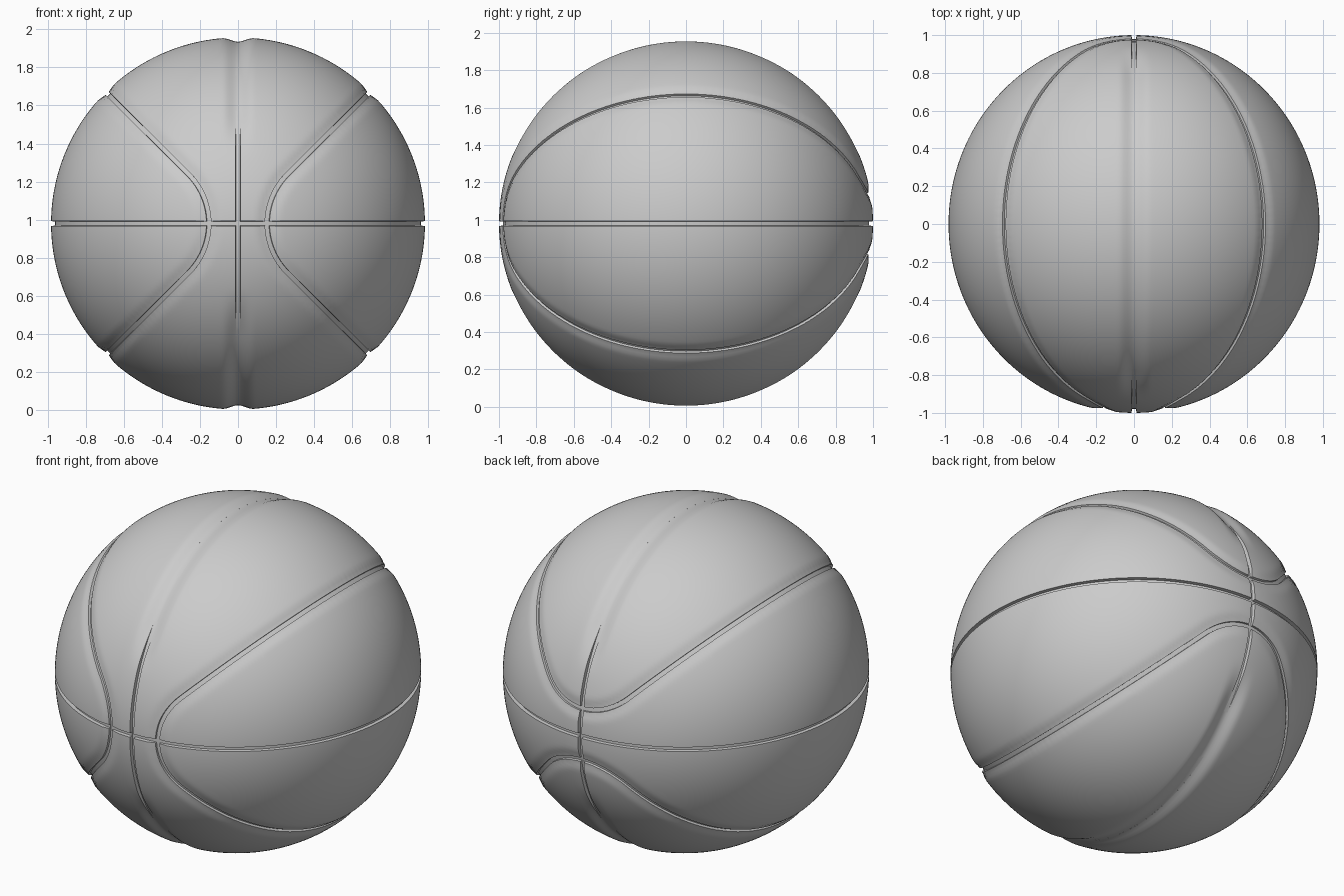
import bpy, bmesh, math
from mathutils import Vector
from mathutils.kdtree import KDTree

if "Cube" in bpy.data.objects:
    bpy.data.objects.remove(bpy.data.objects["Cube"])

RADII = Vector((0.982, 1.0, 0.977))   # slightly long ball, front to back
CENTRE = Vector((0, 0, 0.98))
HALF_W = 0.014                        # half width of a seam channel


def place(d, r=1.0):
    return Vector(d[i] * RADII[i] * r for i in range(3)) + CENTRE


def smooth(a, b, v):
    t = min(max((v - a) / (b - a), 0), 1)
    return t * t * (3 - 2 * t)


# Curved seam: one quarter is an arc at the front, a straight diagonal, an arc at the back
def quarter_seam():
    d, r = 0.54, 0.54 / math.sqrt(2)
    arc = []
    for i in range(12):
        a = math.radians(45) * i / 12
        x, z = d - r * math.cos(a), r * math.sin(a)
        arc.append(Vector((x, -math.sqrt(1 - x * x - z * z), z)))
    lim = math.acos(d / 2 * math.sqrt(2))
    mid = []
    for i in range(61):
        a = lim * (i / 30 - 1)
        h = math.cos(a) / math.sqrt(2)
        mid.append(Vector((h, math.sin(a), h)))
    back = [Vector((p.z, -p.y, p.x)) for p in reversed(arc)]
    return arc + mid + back


def curved_seam():
    q, loop = quarter_seam(), []
    for sx, sz, rev in ((1, 1, 0), (-1, 1, 1), (-1, -1, 0), (1, -1, 1)):
        pts = [Vector((p.x * sx, p.y, p.z * sz)) for p in q]
        if rev:
            pts.reverse()
        loop += pts[:-1]
    return loop


def circle(axis_a, axis_b, n=256):
    return [axis_a * math.cos(math.tau * (i + 0.5) / n) + axis_b * math.sin(math.tau * (i + 0.5) / n)
            for i in range(n)]


# Closed rectangular sweep used to cut a channel along a seam
def seam_cutter(name, dirs, floor):
    bm = bmesh.new()
    n, rings = len(dirs), []
    for i, d in enumerate(dirs):
        side = d.cross(dirs[(i + 1) % n] - dirs[i - 1]).normalized() * HALF_W
        rings.append([bm.verts.new(place(d, r) + side * s)
                      for r, s in ((floor, -0.8), (1.05, -1.1), (1.05, 1.1), (floor, 0.8))])
    for i in range(n):
        a, b = rings[i], rings[(i + 1) % n]
        for k in range(4):
            bm.faces.new((a[k], a[(k + 1) % 4], b[(k + 1) % 4], b[k]))
    bmesh.ops.recalc_face_normals(bm, faces=bm.faces)
    return to_object(name, bm)


def to_object(name, bm):
    me = bpy.data.meshes.new(name)
    bm.to_mesh(me)
    bm.free()
    ob = bpy.data.objects.new(name, me)
    bpy.context.collection.objects.link(ob)
    return ob


X, Y, Z = Vector((1, 0, 0)), Vector((0, 1, 0)), Vector((0, 0, 1))
curve = curved_seam()
tree = KDTree(len(curve))
for i, p in enumerate(curve):
    tree.insert(p, i)
tree.balance()

# Ball: rounded cube grid with soft valleys beside the seams
bm = bmesh.new()
bmesh.ops.create_cube(bm, size=2)
bmesh.ops.subdivide_edges(bm, edges=bm.edges[:], cuts=79, use_grid_fill=True)
for v in bm.verts:
    d = Vector(math.tan(c * math.pi / 4) for c in v.co).normalized()
    dip = 0.023 * smooth(0.35, 0.62, abs(d.z)) * (1 - smooth(0, 0.085, abs(d.x)))
    dist = tree.find(d)[2]
    dip = max(dip, 0.010 * (1 - smooth(0.01, 0.07, dist)))
    v.co = place(d, 1 - dip)
ball = to_object("ball", bm)

# Channels
cutters = [seam_cutter("level_seam_cutter", circle(X, Y), 0.979),
           seam_cutter("upright_seam_cutter", circle(Y, Z), 0.9785),
           seam_cutter("curved_seam_cutter", curve, 0.977)]
bpy.context.view_layer.objects.active = ball
ball.select_set(True)
for c in cutters:
    c.hide_render = True
    mod = ball.modifiers.new(c.name, 'BOOLEAN')
    mod.operation, mod.solver, mod.object = 'DIFFERENCE', 'EXACT', c
    bpy.ops.object.modifier_apply(modifier=mod.name)
    bpy.data.objects.remove(c)
bpy.ops.object.shade_smooth_by_angle(angle=math.radians(30))
